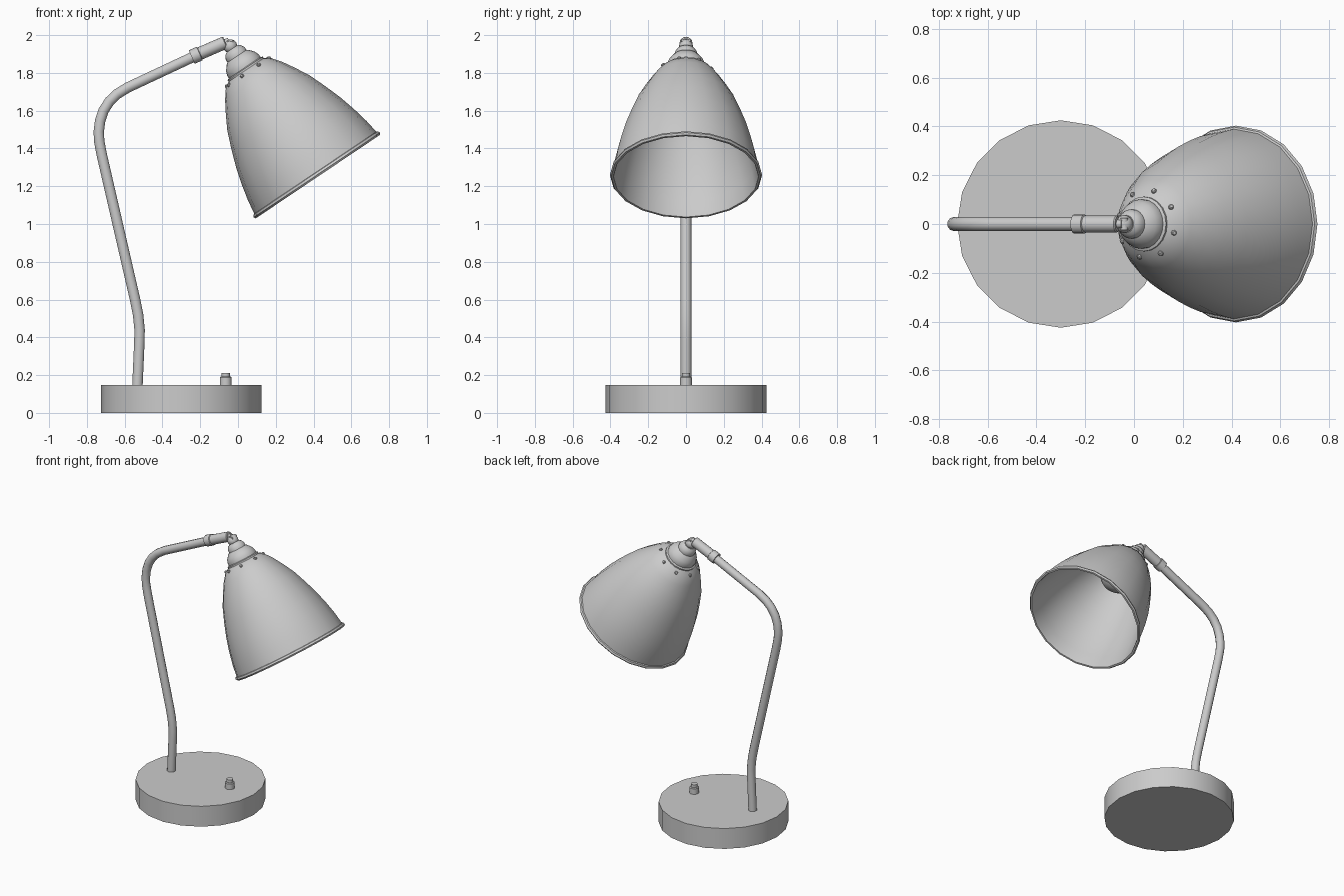
import bpy, bmesh, math
from mathutils import Matrix, Vector

if "Cube" in bpy.data.objects:
    bpy.data.objects.remove(bpy.data.objects["Cube"])


def lathe(name, profile, segs=20, mat=Matrix(), closed=False, angle=32):
    """Spin a (radius, height) profile round local z."""
    bm = bmesh.new()
    rings = [[bm.verts.new((r * math.cos(2 * math.pi * i / segs),
                            r * math.sin(2 * math.pi * i / segs), h))
              for i in range(segs)] for r, h in profile]
    pairs = list(zip(rings, rings[1:]))
    if closed:
        pairs.append((rings[-1], rings[0]))
    for a, b in pairs:
        for i in range(segs):
            j = (i + 1) % segs
            bm.faces.new((a[i], a[j], b[j], b[i]))
    if not closed:
        bm.faces.new(rings[0])
        bm.faces.new(rings[-1])
    bmesh.ops.remove_doubles(bm, verts=bm.verts, dist=1e-5)
    bmesh.ops.recalc_face_normals(bm, faces=bm.faces)
    me = bpy.data.meshes.new(name)
    bm.to_mesh(me)
    bm.free()
    me.shade_smooth()
    me.set_sharp_from_angle(angle=math.radians(angle))
    ob = bpy.data.objects.new(name, me)
    ob.matrix_world = mat
    bpy.context.collection.objects.link(ob)
    return ob


def place(x, z, tilt=0):
    return Matrix.Translation((x, 0, z)) @ Matrix.Rotation(math.radians(tilt), 4, 'Y')


# Round base and push switch
lathe("base", [(0.425, 0), (0.425, 0.147)], mat=place(-0.30, 0))
lathe("switch", [(0.031, 0.14), (0.031, 0.187), (0.026, 0.192), (0.022, 0.192),
                 (0.022, 0.212)], 16, place(-0.065, 0))

# Bent stem
path = [(-0.533, 0.13), (-0.522, 0.38), (-0.521, 0.44), (-0.529, 0.52), (-0.545, 0.60),
        (-0.722, 1.37), (-0.735, 1.44), (-0.737, 1.49), (-0.730, 1.545), (-0.712, 1.60),
        (-0.680, 1.65), (-0.640, 1.688), (-0.585, 1.722), (-0.22, 1.893)]
cu = bpy.data.curves.new("stem", 'CURVE')
cu.dimensions = '3D'
cu.bevel_depth = 0.029
cu.bevel_resolution = 3
cu.use_fill_caps = True
sp = cu.splines.new('POLY')
sp.points.add(len(path) - 1)
for p, (x, z) in zip(sp.points, path):
    p.co = (x, 0, z, 1)
sp.use_smooth = True
bpy.context.collection.objects.link(bpy.data.objects.new("stem", cu))

# Sleeve at the end of the stem, with hinge pin
lathe("sleeve", [(0.039, 0), (0.039, 0.045), (0.034, 0.048), (0.034, 0.19),
                 (0.030, 0.195), (0.018, 0.195), (0.016, 0.215)],
      16, place(-0.245, 1.884, 66.5))

# Shade frame: origin at rim centre, local z up the shade axis
head = place(0.423, 1.251, -33.9)
outer = [(0.396, 0), (0.403, 0.010), (0.397, 0.022), (0.389, 0.025), (0.378, 0.10),
         (0.358, 0.19), (0.333, 0.28), (0.300, 0.374), (0.262, 0.47), (0.221, 0.545),
         (0.182, 0.61), (0.140, 0.665), (0.095, 0.69)]
inner = [(r - 0.010, h - 0.008) for r, h in outer[:2:-1]] + [(0.384, 0)]
lathe("shade", outer + inner, mat=head, closed=True, angle=40)

# Stepped cap and swivel above the shade
lathe("cap", [(0.0, 0.67), (0.112, 0.67), (0.112, 0.690), (0.101, 0.695), (0.101, 0.712),
              (0.092, 0.735), (0.070, 0.762), (0.060, 0.768), (0.060, 0.785),
              (0.050, 0.805), (0.036, 0.815)], 20, head)
lathe("swivel", [(0.037 * math.sin(math.pi * i / 8), 0.832 - 0.037 * math.cos(math.pi * i / 8))
                 for i in range(9)], 16, head)
pin = Matrix.Translation((-0.040, 0, 1.962)) @ Matrix.Rotation(math.pi / 2, 4, 'X')
lathe("hinge_pin", [(0.016, -0.025), (0.016, 0.025)], 12, pin)

# Ring of rivets round the top of the shade
for k in range(8):
    a = math.radians(-15 + 45 * k)
    n = Vector((math.cos(a) * 0.75, math.sin(a) * 0.75, 0.66))
    m = head @ Matrix.Translation((0.138 * math.cos(a), 0.138 * math.sin(a), 0.664)) \
        @ n.to_track_quat('Z', 'Y').to_matrix().to_4x4()
    lathe(f"rivet_{k + 1}", [(0.011, -0.006), (0.011, 0.005), (0.007, 0.010), (0, 0.011)], 8, m)

# Bulb and socket inside the shade
bulb = [(0.125 * math.sin(math.pi * i / 12), 0.53 - 0.125 * math.cos(math.pi * i / 12))
        for i in range(10)]
lathe("bulb", bulb + [(0.06, 0.635), (0.06, 0.68)], 20, head)
